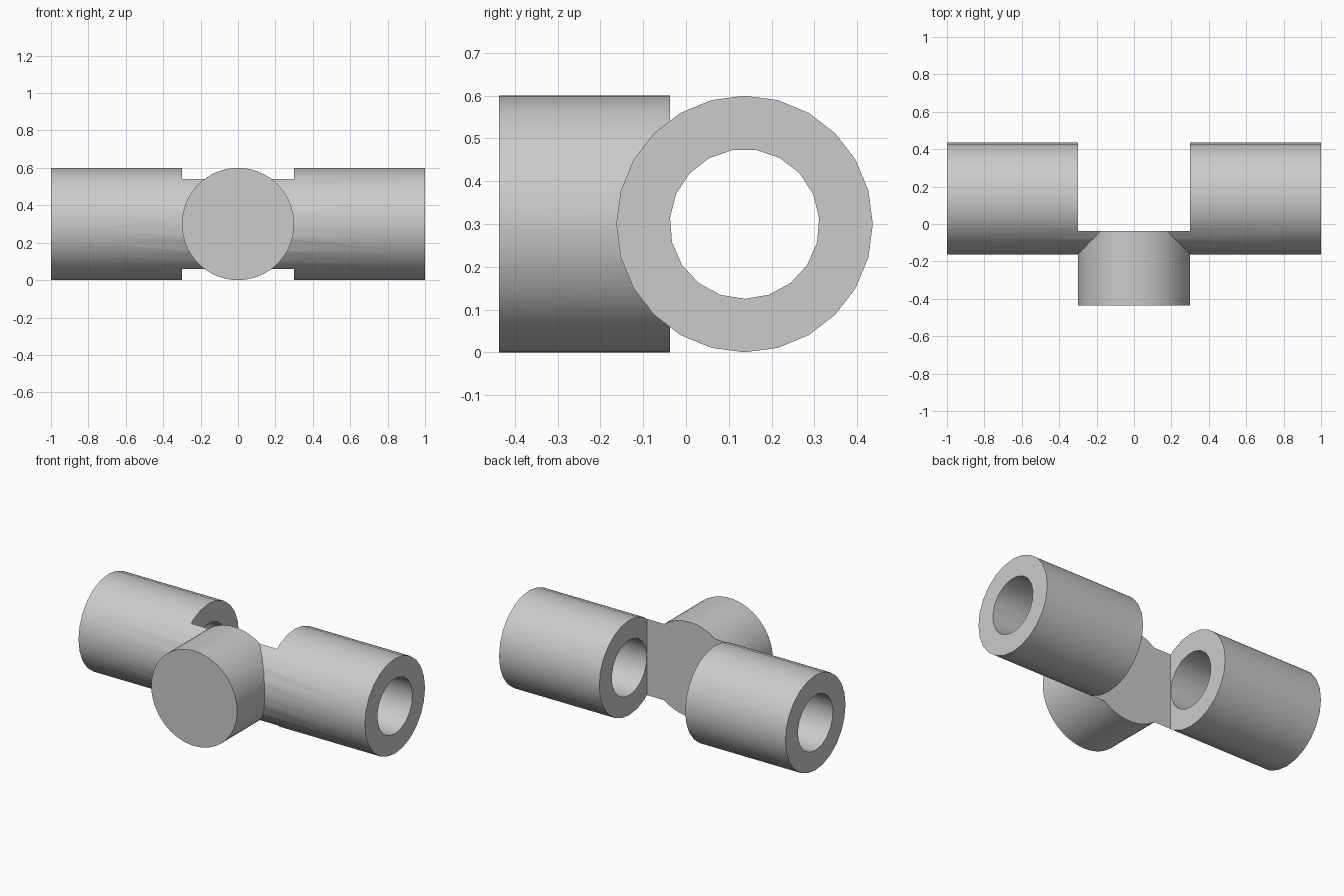
import bpy
import bmesh
from math import sin, cos, tau, radians
from mathutils import Vector

if "Cube" in bpy.data.objects:
    bpy.data.objects.remove(bpy.data.objects["Cube"])

AXIS_Y, AXIS_Z = 0.137, 0.3      # centre line of the tube
RADIUS, BORE = 0.3, 0.175
BACK = -0.038                    # flat back of the central web
FRONT = -0.437                   # front face of the boss

grey = bpy.data.materials.new("plain grey")
grey.use_nodes = True
grey.diffuse_color = (0.6, 0.6, 0.6, 1)
grey.node_tree.nodes["Principled BSDF"].inputs["Base Color"].default_value = (0.6, 0.6, 0.6, 1)


def finish(name, bm):
    bmesh.ops.recalc_face_normals(bm, faces=bm.faces)
    mesh = bpy.data.meshes.new(name)
    bm.to_mesh(mesh)
    bm.free()
    mesh.materials.append(grey)
    obj = bpy.data.objects.new(name, mesh)
    bpy.context.collection.objects.link(obj)
    return obj


def prism(name, sides, radius, start, end, along, centre):
    """Extruded polygon along x or y, first corner pointing down."""
    bm = bmesh.new()
    side = Vector((0, 1, 0)) if along.x else Vector((1, 0, 0))
    ring = []
    for i in range(sides):
        a = tau * i / sides
        p = centre + along * start + side * radius * sin(a)
        p.z -= radius * cos(a)
        ring.append(bm.verts.new(p))
    base = bm.faces.new(ring)
    top = bmesh.ops.extrude_face_region(bm, geom=[base], use_keep_orig=True)["geom"]
    moved = [v for v in top if isinstance(v, bmesh.types.BMVert)]
    bmesh.ops.translate(bm, verts=moved, vec=along * (end - start))
    return finish(name, bm)


def box(name, low, high):
    bm = bmesh.new()
    bmesh.ops.create_cube(bm, size=1)
    low, high = Vector(low), Vector(high)
    bmesh.ops.scale(bm, verts=bm.verts, vec=high - low)
    bmesh.ops.translate(bm, verts=bm.verts, vec=(low + high) / 2)
    return finish(name, bm)


def combine(target, other, operation):
    mod = target.modifiers.new(operation.lower(), "BOOLEAN")
    mod.operation, mod.solver, mod.object = operation, "EXACT", other
    bpy.context.view_layer.objects.active = target
    bpy.ops.object.modifier_apply(modifier=mod.name)
    bpy.data.objects.remove(other)


X, Y = Vector((1, 0, 0)), Vector((0, 1, 0))
tube_centre = Vector((0, AXIS_Y, AXIS_Z))

# Long tube with its middle cut away behind the web
fitting = prism("tube_fitting", 24, RADIUS, -1, 1, X, tube_centre)
combine(fitting, box("gap_cutter", (-0.3, BACK, -0.2), (0.3, 0.8, 0.8)), "DIFFERENCE")

# Round boss on the front
boss = prism("front_boss", 64, RADIUS, FRONT, BACK, Y, Vector((0, 0, AXIS_Z)))
combine(fitting, boss, "UNION")

# Bore through both arms
for start, end in ((-1.1, -0.2), (0.2, 1.1)):
    combine(fitting, prism("bore_cutter", 19, BORE, start, end, X, tube_centre), "DIFFERENCE")

# Smooth round walls, sharp rims
bpy.ops.object.select_all(action="DESELECT")
fitting.select_set(True)
bpy.context.view_layer.objects.active = fitting
bpy.ops.object.shade_smooth_by_angle(angle=radians(30))
